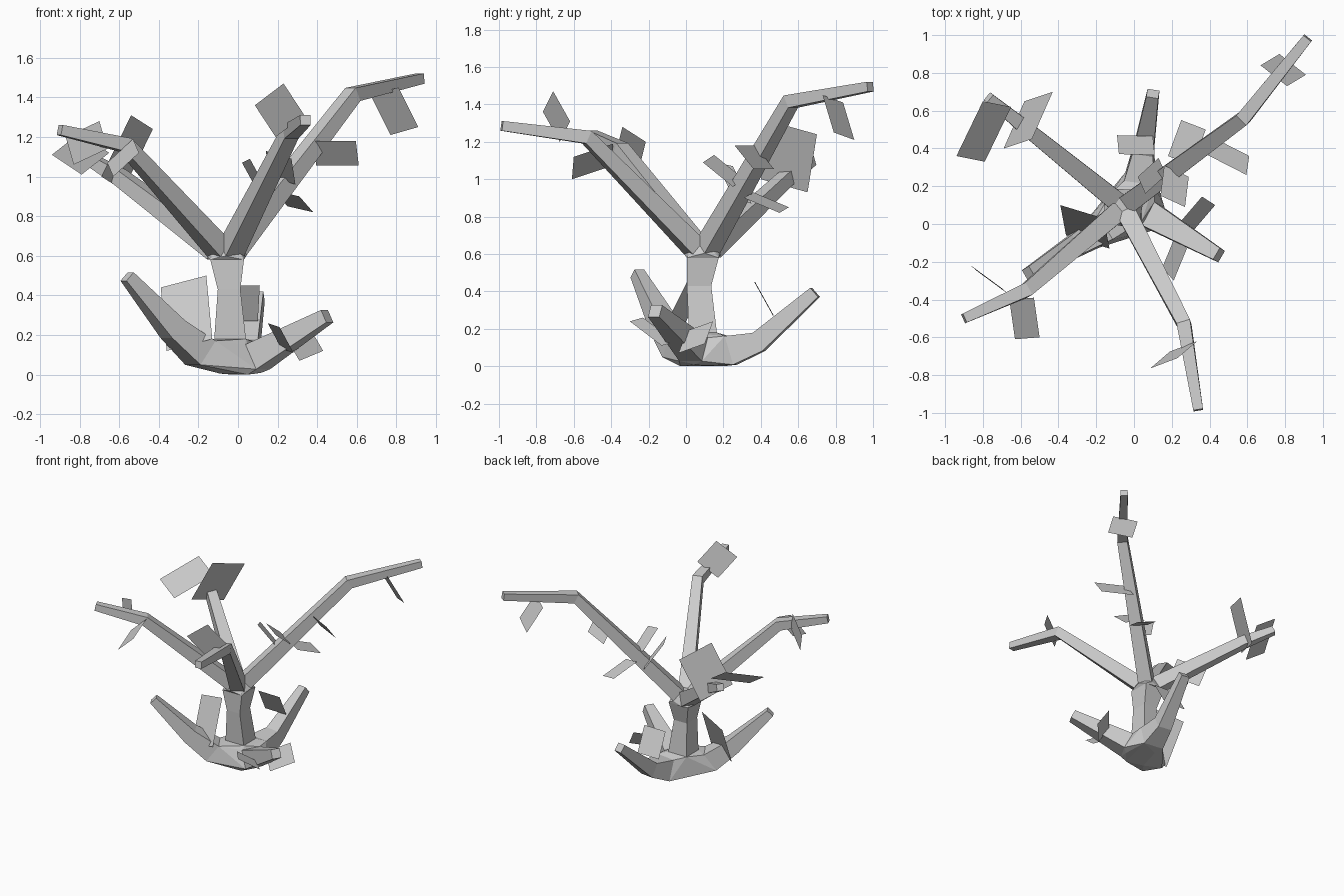
import bpy, bmesh
from mathutils import Vector as V

if "Cube" in bpy.data.objects:
    bpy.data.objects.remove(bpy.data.objects["Cube"])

bark = bpy.data.materials.new("grey")
bark.diffuse_color = (0.6, 0.6, 0.6, 1)
bark.use_nodes = True
bark.node_tree.nodes["Principled BSDF"].inputs["Base Color"].default_value = bark.diffuse_color


def finish(name, bm, closed=True):
    if closed:
        bmesh.ops.recalc_face_normals(bm, faces=bm.faces[:])
    me = bpy.data.meshes.new(name)
    bm.to_mesh(me)
    bm.free()
    me.materials.append(bark)
    bpy.context.collection.objects.link(bpy.data.objects.new(name, me))


def ring(center, direction, half):
    """Four corners of a square section facing along direction."""
    d = direction.normalized()
    side = d.cross(V((0, 0, 1))).normalized()
    up = side.cross(d)
    return [center + side * a * half + up * b * half
            for a, b in ((-1, -1), (1, -1), (1, 1), (-1, 1))]


def loft(name, rings):
    bm = bmesh.new()
    vs = [[bm.verts.new(p) for p in r] for r in rings]
    for a, b in zip(vs, vs[1:]):
        for i in range(4):
            j = (i + 1) % 4
            bm.faces.new((a[i], a[j], b[j], b[i]))
    bm.faces.new(vs[0][::-1])
    bm.faces.new(vs[-1])
    finish(name, bm)


def limb(name, points, halves):
    """Square tube through the points; returns its first ring."""
    pts = [V(p) for p in points]
    rings = []
    for i, p in enumerate(pts):
        d = V()
        if i > 0:
            d += (p - pts[i - 1]).normalized()
        if i < len(pts) - 1:
            d += (pts[i + 1] - p).normalized()
        rings.append(ring(p, d, halves[i]))
    loft(name, rings)
    return rings[0]


def hull(name, points):
    bm = bmesh.new()
    for p in points:
        bm.verts.new(p)
    res = bmesh.ops.convex_hull(bm, input=bm.verts[:])
    junk = {g for g in res["geom_interior"] + res["geom_unused"]
            if isinstance(g, bmesh.types.BMVert)}
    bmesh.ops.delete(bm, geom=list(junk), context='VERTS')
    finish(name, bm)


def level(x, y, z, hx, hy):
    return [V((x + a * hx, y + b * hy, z))
            for a, b in ((-1, -1), (1, -1), (1, 1), (-1, 1))]


# trunk
foot = level(-0.04, 0.09, 0.18, 0.08, 0.075)
crown = level(-0.055, 0.09, 0.58, 0.085, 0.085)
loft("trunk", [foot, level(-0.045, 0.07, 0.43, 0.057, 0.065), crown])

# upper branches, each with an elbow
hub = V((-0.055, 0.09, 0.59))
branches = {
    "back_right": ((0.58, 0.56, 1.415), (0.92, 0.985, 1.495)),
    "back_left": ((-0.60, 0.53, 1.00), (-0.77, 0.67, 1.10)),
    "front_left": ((-0.57, -0.35, 1.16), (-0.90, -0.50, 1.235)),
    "front_right": ((0.265, -0.53, 1.225), (0.34, -0.985, 1.285)),
}
fork = list(crown)
for side, (elbow, tip) in branches.items():
    start = hub + (V(elbow) - hub).normalized() * 0.07
    fork += limb("branch_" + side, [start, elbow, tip], [0.052, 0.037, 0.026])
hull("branch_fork", fork)

# roots that curl upwards
base = foot + [V((-0.09, 0, 0.005)), V((0.05, -0.03, 0)),
               V((0.12, 0.05, 0.01)), V((-0.03, 0.2, 0))]
base += limb("root_back", [(0.03, 0.24, 0.085), (0.05, 0.39, 0.13),
                           (0.10, 0.69, 0.395)], [0.08, 0.055, 0.032])
base += limb("root_right", [(0.10, 0.04, 0.09), (0.45, -0.165, 0.295)],
             [0.07, 0.035])
base += limb("root_left", [(-0.19, -0.04, 0.11), (-0.33, -0.125, 0.23),
                           (-0.56, -0.26, 0.495)], [0.075, 0.058, 0.03])
hull("root_base", base)

# leaves: three corners each, the fourth completes the parallelogram
leaves = {
    "back_right": [
        ((0.67, 0.84, 1.41), (0.77, 0.90, 1.21), (0.91, 0.79, 1.25)),
        ((0.38, 0.37, 1.18), (0.595, 0.26, 1.18), (0.61, 0.36, 1.055)),
        ((0.18, 0.36, 0.93), (0.25, 0.55, 0.85), (0.38, 0.50, 0.82)),
        ((0.02, 0.25, 1.07), (0.06, 0.16, 1.09), (0.17, 0.26, 0.89)),
        ((0.14, 0.15, 1.13), (0.27, 0.09, 1.09), (0.29, 0.25, 0.96))],
    "back_left": [
        ((-0.94, 0.36, 1.11), (-0.79, 0.33, 1.01), (-0.65, 0.62, 1.12)),
        ((-0.54, 0.45, 1.31), (-0.43, 0.70, 1.24), (-0.58, 0.65, 0.93))],
    "front_left": [
        ((-0.70, -0.34, 1.28), (-0.87, -0.215, 1.20), (-0.83, -0.25, 1.06)),
        ((-0.66, -0.40, 1.07), (-0.53, -0.39, 1.19), (-0.50, -0.60, 1.12))],
    "front_right": [
        ((0.085, -0.765, 1.36), (0.23, -0.71, 1.47), (0.335, -0.62, 1.31))],
}
root_leaves = {
    "root_back": [
        ((-0.09, 0.47, 0.27), (0.10, 0.465, 0.27), (0.11, 0.365, 0.45))],
    "root_right": [
        ((0.36, 0.145, 0.24), (0.43, 0.10, 0.12), (0.31, -0.04, 0.07)),
        ((0.15, -0.23, 0.26), (0.21, -0.30, 0.24), (0.28, -0.13, 0.11))],
    "root_left": [
        ((-0.39, 0.10, 0.44), (-0.16, 0.03, 0.50), (-0.13, -0.13, 0.18))],
}
for group in (leaves, root_leaves):
    for side, corners in group.items():
        for n, (a, b, c) in enumerate(corners, 1):
            bm = bmesh.new()
            a, b, c = V(a), V(b), V(c)
            bm.faces.new([bm.verts.new(p) for p in (a, b, c, a + c - b)])
            finish(f"leaf_{side}_{n}", bm, closed=False)
